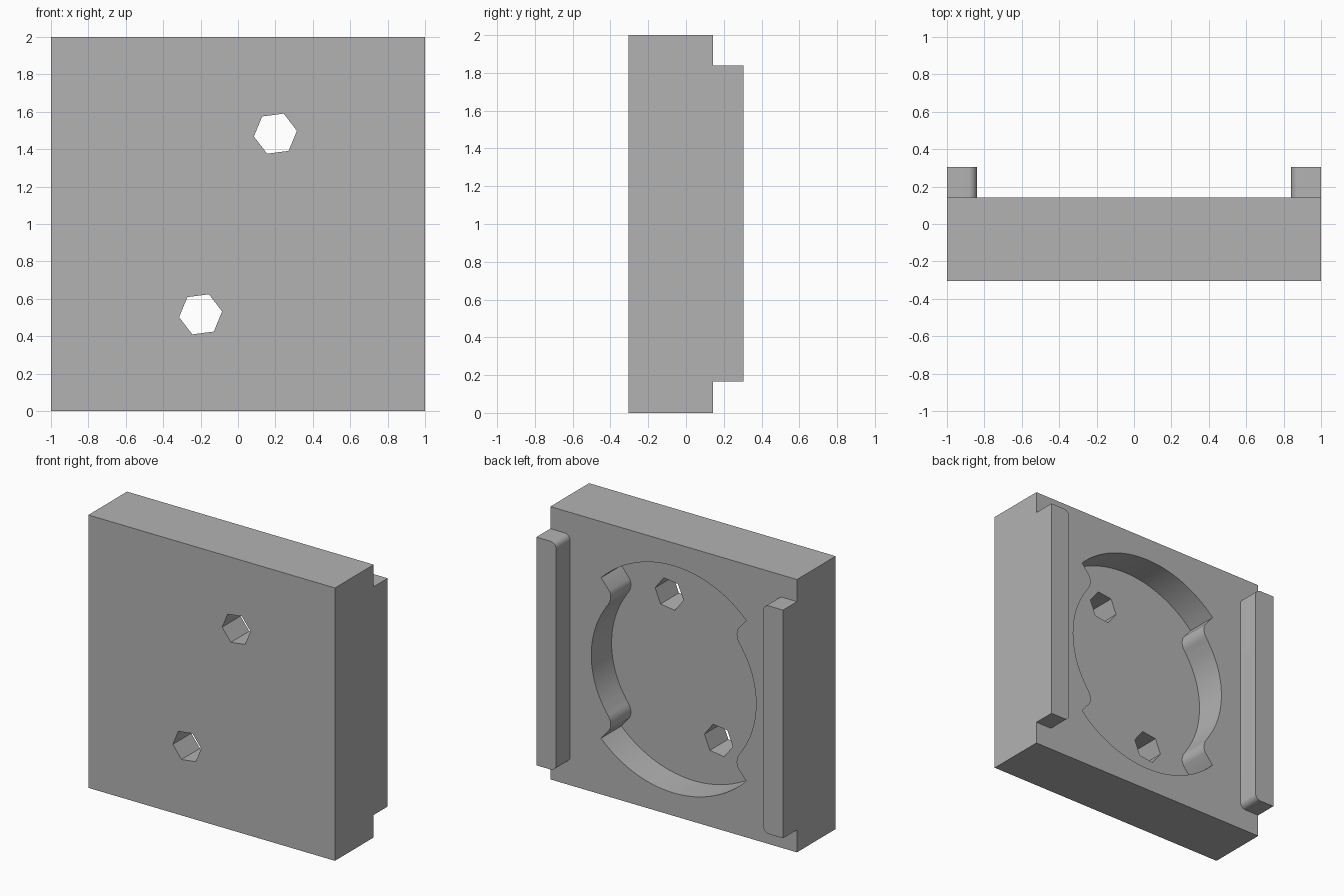
import bpy
import bmesh
from math import sin, cos, pi, radians, atan2, hypot

if "Cube" in bpy.data.objects:
    bpy.data.objects.remove(bpy.data.objects["Cube"], do_unlink=True)

FRONT, BACK, RAIL_BACK = -0.305, 0.143, 0.305
FLOOR = BACK - 0.235

grey = bpy.data.materials.new("plain grey")
grey.use_nodes = True
grey.diffuse_color = (0.45, 0.45, 0.45, 1)
grey.node_tree.nodes["Principled BSDF"].inputs["Base Color"].default_value = (0.45, 0.45, 0.45, 1)


def prism(name, outline, y0, y1):
    """Extrude an (x, z) outline from y0 to y1."""
    bm = bmesh.new()
    face = bm.faces.new([bm.verts.new((x, y0, z)) for x, z in outline])
    top = bmesh.ops.extrude_face_region(bm, geom=[face])["geom"]
    bmesh.ops.translate(bm, vec=(0, y1 - y0, 0),
                        verts=[v for v in top if isinstance(v, bmesh.types.BMVert)])
    bmesh.ops.recalc_face_normals(bm, faces=bm.faces)
    mesh = bpy.data.meshes.new(name)
    bm.to_mesh(mesh)
    bm.free()
    mesh.materials.append(grey)
    obj = bpy.data.objects.new(name, mesh)
    bpy.context.collection.objects.link(obj)
    return obj


def arc(r, a0, a1, n, cx=0, cz=0):
    """Points along an arc, angles in degrees."""
    steps = [radians(a0 + (a1 - a0) * i / n) for i in range(n + 1)]
    return [(cx + r * cos(a), cz + r * sin(a)) for a in steps]


def smooth(obj):
    bpy.ops.object.select_all(action="DESELECT")
    obj.select_set(True)
    bpy.context.view_layer.objects.active = obj
    bpy.ops.object.shade_smooth_by_angle(angle=radians(35))


# Recess outline: small side arcs, rounded tabs, wide top and bottom arcs
tab = [(0.546, 0.388), (0.533, 0.405), (0.521, 0.424), (0.513, 0.447),
       (0.511, 0.470), (0.514, 0.492), (0.523, 0.512)]
lower_tab = [(x, -z) for x, z in reversed(tab)]
half = lower_tab + arc(0.668, -33.5, 33.5, 24) + tab + arc(0.832, 45, 135, 32)
opposite = [(-x, -z) for x, z in half]
recess_outline = [(x, z + 1) for x, z in half + opposite]

# Main plate with recess and two hexagonal through holes
plate = prism("plate", [(-1, 0), (1, 0), (1, 2), (-1, 2)], FRONT, BACK)
cutters = [prism("recess_cutter", recess_outline, FLOOR, BACK + 0.2)]
for side in (1, -1):
    hexagon = arc(0.116, 7.5, 307.5, 5, 0.2 * side, 1 + 0.483 * side)
    cutters.append(prism("hole_cutter", hexagon, FRONT - 0.1, BACK + 0.1))

bpy.context.view_layer.objects.active = plate
for cutter in cutters:
    cutter.hide_render = True
    mod = plate.modifiers.new("cut", "BOOLEAN")
    mod.operation = "DIFFERENCE"
    mod.solver = "EXACT"
    mod.object = cutter
    bpy.ops.object.modifier_apply(modifier=mod.name)
    bpy.data.objects.remove(cutter, do_unlink=True)
smooth(plate)

# Side rails on the back, inner corners rounded
R, INNER, LOW, HIGH = 0.045, 0.84, 0.165, 1.838
rail = [(1, LOW), (1, HIGH)]
rail += arc(R, 90, 180, 8, INNER + R, HIGH - R)
rail += arc(R, 180, 270, 8, INNER + R, LOW + R)
for name, side in (("left_rail", 1), ("right_rail", -1)):
    smooth(prism(name, [(x * side, z) for x, z in rail], BACK, RAIL_BACK))
